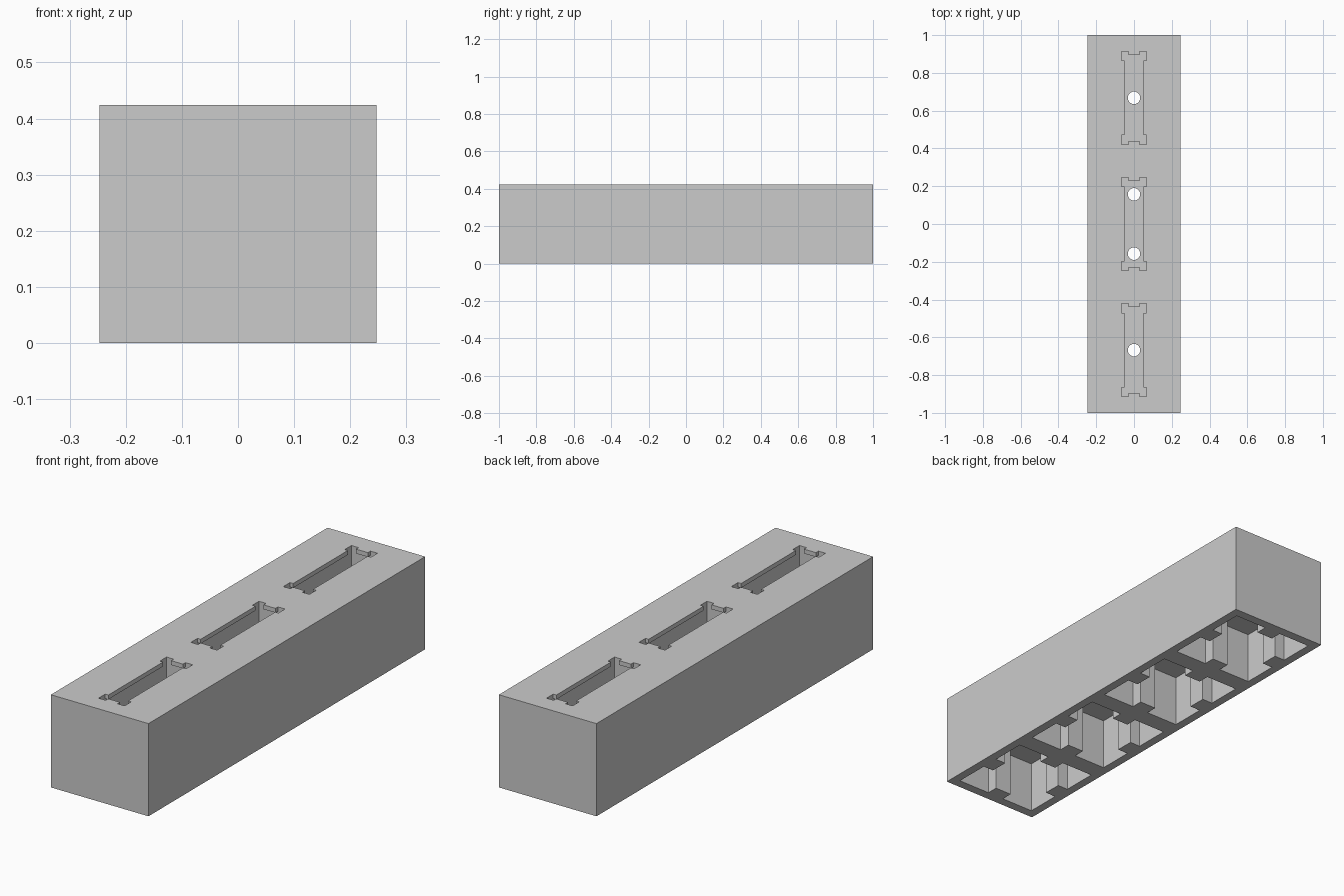
import bpy, bmesh, math

cube = bpy.data.objects.get("Cube")
if cube:
    bpy.data.objects.remove(cube, do_unlink=True)

WIDTH, LENGTH, HEIGHT = 0.494, 2.0, 0.424
CEILING = 0.24      # roof of the underside pockets
SLOT_FLOOR = 0.28   # floor of the top slots
LIP = 0.02          # thickness of the lip around each slot

grey = bpy.data.materials.new("plain grey")
grey.use_nodes = True
grey.diffuse_color = (0.6, 0.6, 0.6, 1)
grey.node_tree.nodes["Principled BSDF"].inputs["Base Color"].default_value = (0.6, 0.6, 0.6, 1)


def prism(name, outline, z0, z1, cy=0.0):
    """Extrude a flat outline from z0 to z1, shifted along y."""
    bm = bmesh.new()
    face = bm.faces.new([bm.verts.new((x, y + cy, z0)) for x, y in outline])
    top = bmesh.ops.extrude_face_region(bm, geom=[face])["geom"]
    verts = [v for v in top if isinstance(v, bmesh.types.BMVert)]
    bmesh.ops.translate(bm, verts=verts, vec=(0, 0, z1 - z0))
    bmesh.ops.recalc_face_normals(bm, faces=bm.faces)
    mesh = bpy.data.meshes.new(name)
    bm.to_mesh(mesh)
    bm.free()
    mesh.materials.append(grey)
    obj = bpy.data.objects.new(name, mesh)
    bpy.context.collection.objects.link(obj)
    return obj


def mirrored(quarter):
    """Complete an outline from its +x +y quarter, given counterclockwise."""
    half = quarter + [(-x, y) for x, y in reversed(quarter)]
    return half + [(-x, -y) for x, y in half]


def rectangle(hx, hy):
    return mirrored([(hx, hy)])


def cut(target, cutter):
    """Subtract the cutter and throw it away."""
    cutter.hide_render = True
    mod = target.modifiers.new("cut", "BOOLEAN")
    mod.operation, mod.solver, mod.object = "DIFFERENCE", "EXACT", cutter
    bpy.context.view_layer.update()
    graph = bpy.context.evaluated_depsgraph_get()
    mesh = bpy.data.meshes.new_from_object(target.evaluated_get(graph))
    target.modifiers.clear()
    target.data = mesh
    bpy.data.objects.remove(cutter, do_unlink=True)


block = prism("slotted_block", rectangle(WIDTH / 2, LENGTH / 2), 0, HEIGHT)

# Four underside pockets, each with a tab in the middle of every side
P, T, D = 0.207, 0.042, 0.053   # pocket half size, tab half width, tab depth
pocket = mirrored([(P - D, T), (P, T), (P, P), (T, P), (T, P - D)])
for cy in (-0.75, -0.25, 0.25, 0.75):
    cut(block, prism("pocket_cutter", pocket, -0.1, CEILING, cy))

# Three top slots: a wide chamber under a lip with four corner notches
EX, EY = 0.066, 0.246           # notch reach
slot = mirrored([(0.05, 0.198), (EX, 0.198), (EX, EY), (0.03, EY), (0.03, 0.228)])
for cy in (-0.668, 0, 0.668):
    cut(block, prism("chamber_cutter", rectangle(EX, EY), SLOT_FLOOR, HEIGHT - LIP, cy))
    cut(block, prism("slot_cutter", slot, HEIGHT - LIP - 0.03, HEIGHT + 0.1, cy))

# Round holes from the slots into the pockets
circle = [(0.033 * math.cos(a * math.tau / 32), 0.033 * math.sin(a * math.tau / 32))
          for a in range(32)]
for cy in (-0.668, -0.157, 0.157, 0.668):
    cut(block, prism("hole_cutter", circle, CEILING - 0.05, SLOT_FLOOR + 0.05, cy))
